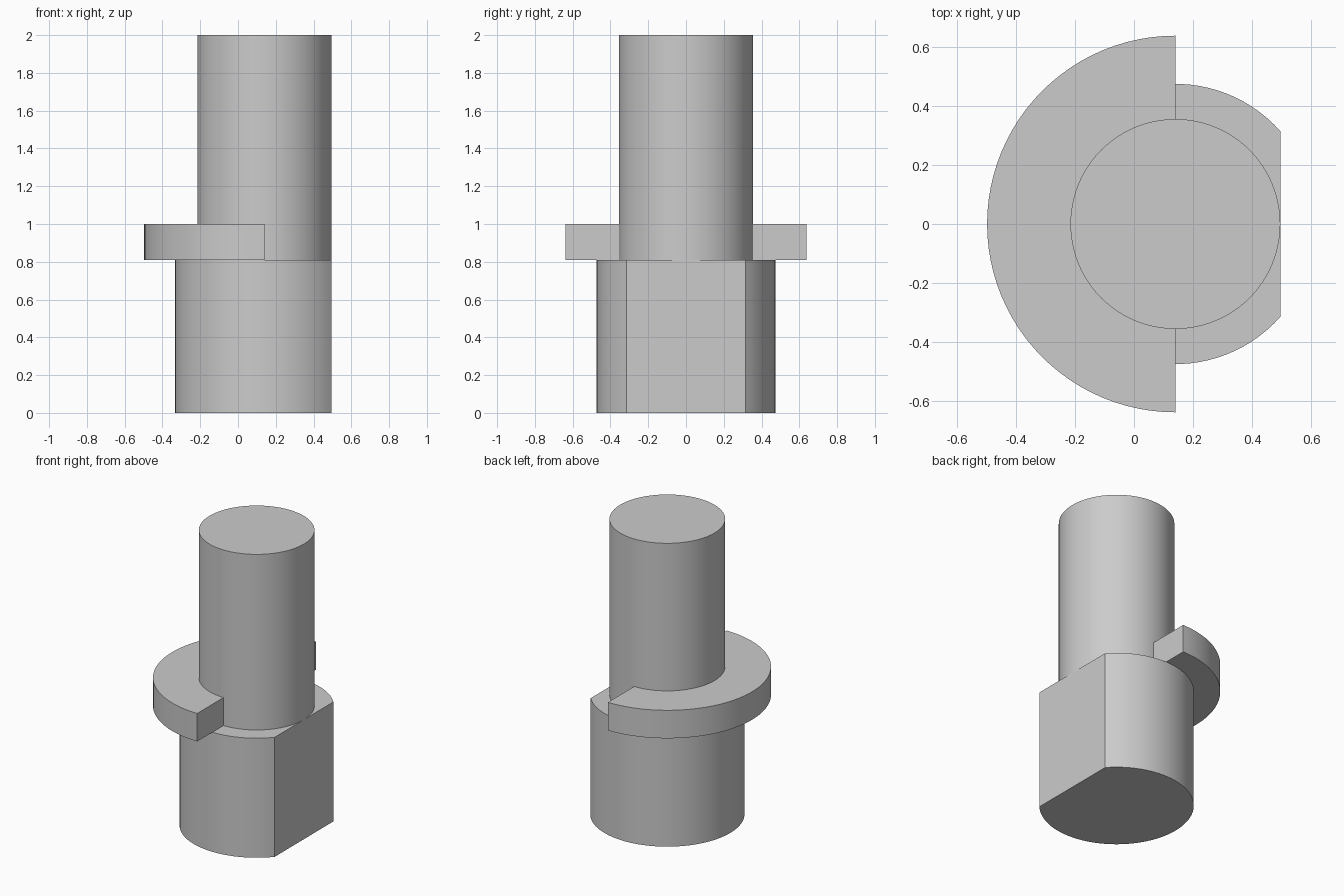
import bpy
import bmesh
from math import acos, cos, sin, pi, radians

cube = bpy.data.objects.get("Cube")
if cube:
    bpy.data.objects.remove(cube)

AXIS_X = 0.14
SHAFT_R, BASE_R, COLLAR_R = 0.355, 0.474, 0.637
SHOULDER_Z, COLLAR_TOP, TOP_Z = 0.81, 1.0, 2.0

steel = bpy.data.materials.new("plain grey")
steel.use_nodes = True
grey = (0.6, 0.6, 0.6, 1)
steel.diffuse_color = grey
steel.node_tree.nodes["Principled BSDF"].inputs["Base Color"].default_value = grey


def arc(radius, start, end, steps):
    """Points on an arc about the shaft axis, both ends included."""
    angles = [start + (end - start) * i / steps for i in range(steps + 1)]
    return [(AXIS_X + radius * cos(a), radius * sin(a)) for a in angles]


def extrude_profile(name, points, bottom, top):
    """Turn a closed counter-clockwise outline into an upright solid."""
    bm = bmesh.new()
    face = bm.faces.new([bm.verts.new((x, y, bottom)) for x, y in points])
    result = bmesh.ops.extrude_face_region(bm, geom=[face], use_keep_orig=True)
    for item in result["geom"]:
        if isinstance(item, bmesh.types.BMVert):
            item.co.z = top
    bmesh.ops.recalc_face_normals(bm, faces=bm.faces)
    mesh = bpy.data.meshes.new(name)
    bm.to_mesh(mesh)
    bm.free()
    mesh.materials.append(steel)
    obj = bpy.data.objects.new(name, mesh)
    bpy.context.collection.objects.link(obj)
    bpy.ops.object.select_all(action="DESELECT")
    obj.select_set(True)
    bpy.context.view_layer.objects.active = obj
    bpy.ops.object.shade_smooth_by_angle(angle=radians(30))
    return obj


# Round base with one flat, tangent to the shaft on the +x side
flat = acos(SHAFT_R / BASE_R)
extrude_profile("flatted_base", arc(BASE_R, flat, 2 * pi - flat, 72), 0, SHOULDER_Z)

# Upright shaft
extrude_profile("shaft", arc(SHAFT_R, 0, 2 * pi, 96)[:-1], SHOULDER_Z, TOP_Z)

# Half-ring collar on the -x side
outer = arc(COLLAR_R, pi / 2, 3 * pi / 2, 48)
inner = arc(SHAFT_R, 3 * pi / 2, pi / 2, 48)
extrude_profile("half_collar", outer + inner, SHOULDER_Z, COLLAR_TOP)
